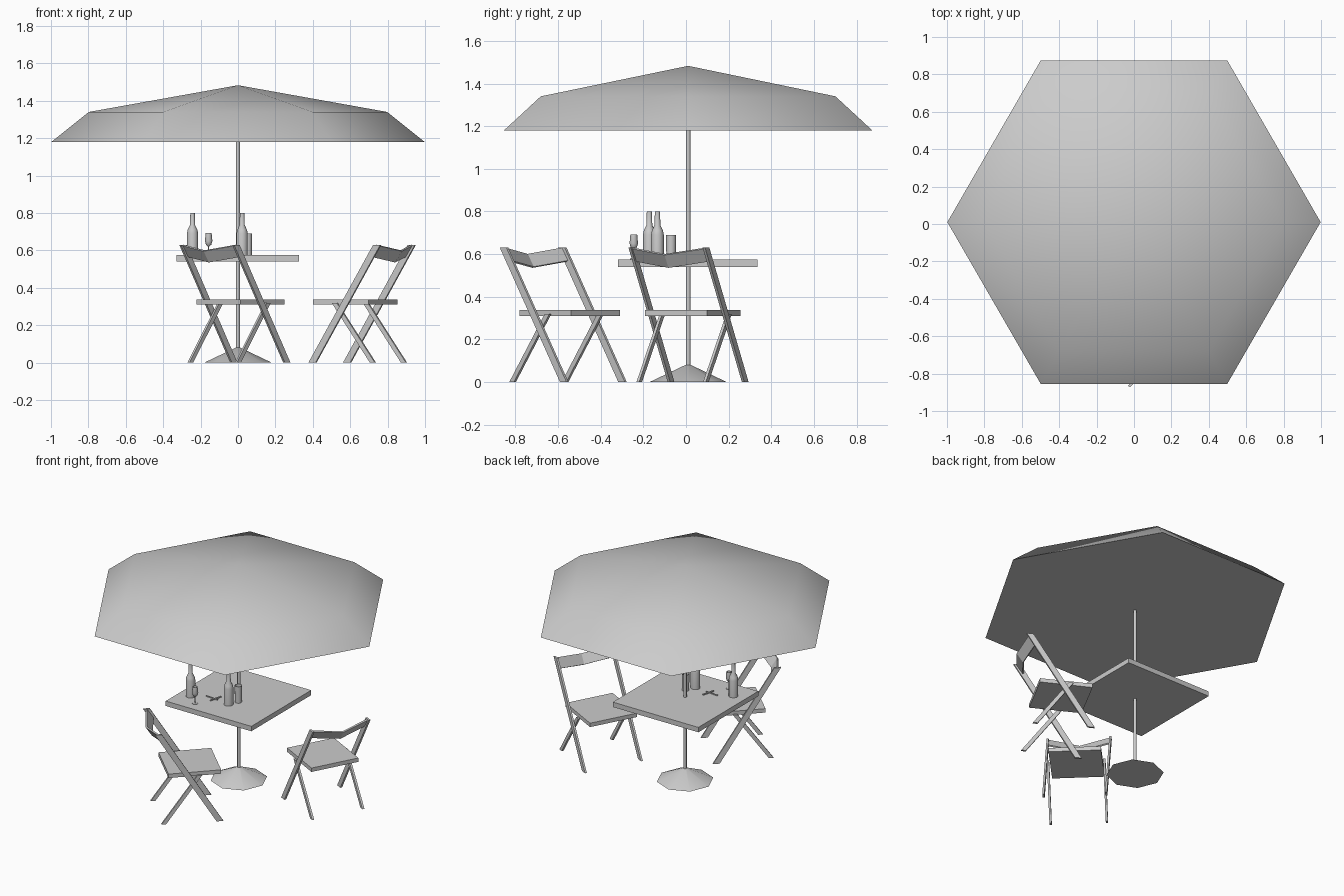
import bpy, bmesh, math
from mathutils import Vector, Matrix

if "Cube" in bpy.data.objects:
    bpy.data.objects.remove(bpy.data.objects["Cube"])

grey = bpy.data.materials.new("light_grey")
grey.diffuse_color = (0.6, 0.6, 0.6, 1)
grey.use_nodes = True
grey.node_tree.nodes["Principled BSDF"].inputs["Base Color"].default_value = grey.diffuse_color
CX, CY = 0.0, 0.01      # pole position
TABLE_Z = 0.575


def finish(name, bm, matrix=None, angle=None):
    """Turn a bmesh into a named object; angle sets the smoothing limit."""
    bmesh.ops.remove_doubles(bm, verts=bm.verts, dist=1e-5)
    bmesh.ops.recalc_face_normals(bm, faces=bm.faces)
    mesh = bpy.data.meshes.new(name)
    bm.to_mesh(mesh)
    bm.free()
    mesh.materials.append(grey)
    ob = bpy.data.objects.new(name, mesh)
    bpy.context.collection.objects.link(ob)
    if matrix:
        ob.matrix_world = matrix
    if angle:
        bpy.ops.object.select_all(action='DESELECT')
        ob.select_set(True)
        bpy.context.view_layer.objects.active = ob
        bpy.ops.object.shade_smooth_by_angle(angle=math.radians(angle))
    return ob


def lathe(name, profile, sides, x, y, z=0.0, angle=40):
    """Revolve (radius, height) points around a vertical axis."""
    bm = bmesh.new()
    rings = [[bm.verts.new((r * math.cos(i * math.tau / sides),
                            r * math.sin(i * math.tau / sides), h))
              for i in range(sides)] for r, h in profile]
    for a, b in zip(rings, rings[1:]):
        for i in range(sides):
            j = (i + 1) % sides
            bm.faces.new((a[i], a[j], b[j], b[i]))
    return finish(name, bm, Matrix.Translation((x, y, z)), angle)


def bar(name, p, q, w, d, matrix):
    """Slanted bar with level ends."""
    bm = bmesh.new()
    vs = [bm.verts.new(Vector(c) + Vector((sx * w / 2, sy * d / 2, 0)))
          for c in (p, q) for sx, sy in ((-1, -1), (1, -1), (1, 1), (-1, 1))]
    bm.faces.new(vs[:4])
    bm.faces.new(vs[4:])
    for i in range(4):
        j = (i + 1) % 4
        bm.faces.new((vs[i], vs[j], vs[4 + j], vs[4 + i]))
    return finish(name, bm, matrix)


def box(name, size, matrix):
    bm = bmesh.new()
    bmesh.ops.create_cube(bm, size=1, matrix=Matrix.Diagonal((*size, 1)))
    return finish(name, bm, matrix)


# Parasol: six-sided canopy closed underneath, pole and octagonal foot
lathe("canopy", [(0, 1.18), (0.998, 1.18), (0.798, 1.34), (0, 1.483)], 6, CX, CY, angle=80)
lathe("pole", [(0, 0.02), (0.0105, 0.02), (0.0105, 1.25), (0, 1.25)], 12, CX, CY)
lathe("pole_foot", [(0, 0), (0.18, 0), (0.012, 0.08), (0, 0.08)], 8, CX, CY, angle=30)

# Table
box("table_top", (0.655, 0.655, 0.034),
    Matrix.Translation((CX - 0.002, CY - 0.002, TABLE_Z - 0.018)))


def chair(prefix, x, y, turn):
    """Folding chair facing local +Y, centred on its seat."""
    m = Matrix.Translation((x, y, 0)) @ Matrix.Rotation(math.radians(turn), 4, 'Z')
    box(prefix + "_seat", (0.33, 0.337, 0.027), m @ Matrix.Translation((0, 0, 0.323)))
    for side, s in (("left", -1), ("right", 1)):
        bar(f"{prefix}_{side}_back_post", (s * 0.197, 0.153, 0), (s * 0.197, -0.239, 0.63),
            0.013, 0.043, m)
        bar(f"{prefix}_{side}_rear_leg", (s * 0.177, -0.202, 0), (s * 0.177, 0.028, 0.318),
            0.014, 0.03, m)
    # Backrest: plate kinked backwards between the leaning posts
    bm = bmesh.new()
    cols = []
    for sx, back in ((-0.197, 0), (0, 1), (0.197, 0)):
        off = Vector((0, -0.04, -0.03)) * back
        cols.append([bm.verts.new(Vector((sx, fy, z)) + off)
                     for fy, z in ((-0.239, 0.628), (-0.199, 0.568))])
    for a, b in zip(cols, cols[1:]):
        bm.faces.new((a[0], a[1], b[1], b[0]))
    ob = finish(prefix + "_backrest", bm, m)
    mod = ob.modifiers.new("thickness", 'SOLIDIFY')
    mod.thickness = 0.01
    mod.offset = 0


chair("front_chair", 0.013, -0.545, -44)
chair("side_chair", 0.626, 0.032, 62)

# Bottles
bottle = [(0, 0), (0.03, 0), (0.03, 0.115), (0.026, 0.135), (0.014, 0.16),
          (0.012, 0.225), (0, 0.225)]
lathe("bottle_a", bottle, 12, -0.243, -0.172, TABLE_Z)
lathe("bottle_b", bottle, 12, 0.022, -0.134, TABLE_Z)

# Stemmed glass with open bowl
lathe("stemmed_glass", [(0, 0), (0.018, 0), (0.018, 0.003), (0.003, 0.006), (0.003, 0.045),
                        (0.014, 0.055), (0.02, 0.075), (0.016, 0.117), (0.014, 0.117),
                        (0.017, 0.075), (0, 0.052)], 12, -0.157, -0.245, TABLE_Z)

# Tumbler, open at the top
lathe("tumbler", [(0, 0), (0.022, 0), (0.024, 0.115), (0.022, 0.115), (0.02, 0.008),
                  (0, 0.008)], 12, 0.052, -0.07, TABLE_Z)

# Corkscrew lying on the table: handle and shaft
for name, ox, oy, length, turn, w in (("corkscrew_handle", -0.09, -0.115, 0.09, 75, 0.009),
                                      ("corkscrew_shaft", -0.115, -0.12, 0.09, -5, 0.006)):
    box(name, (length, w, 0.007), Matrix.Translation((ox, oy, TABLE_Z + 0.003))
        @ Matrix.Rotation(math.radians(turn), 4, 'Z'))
